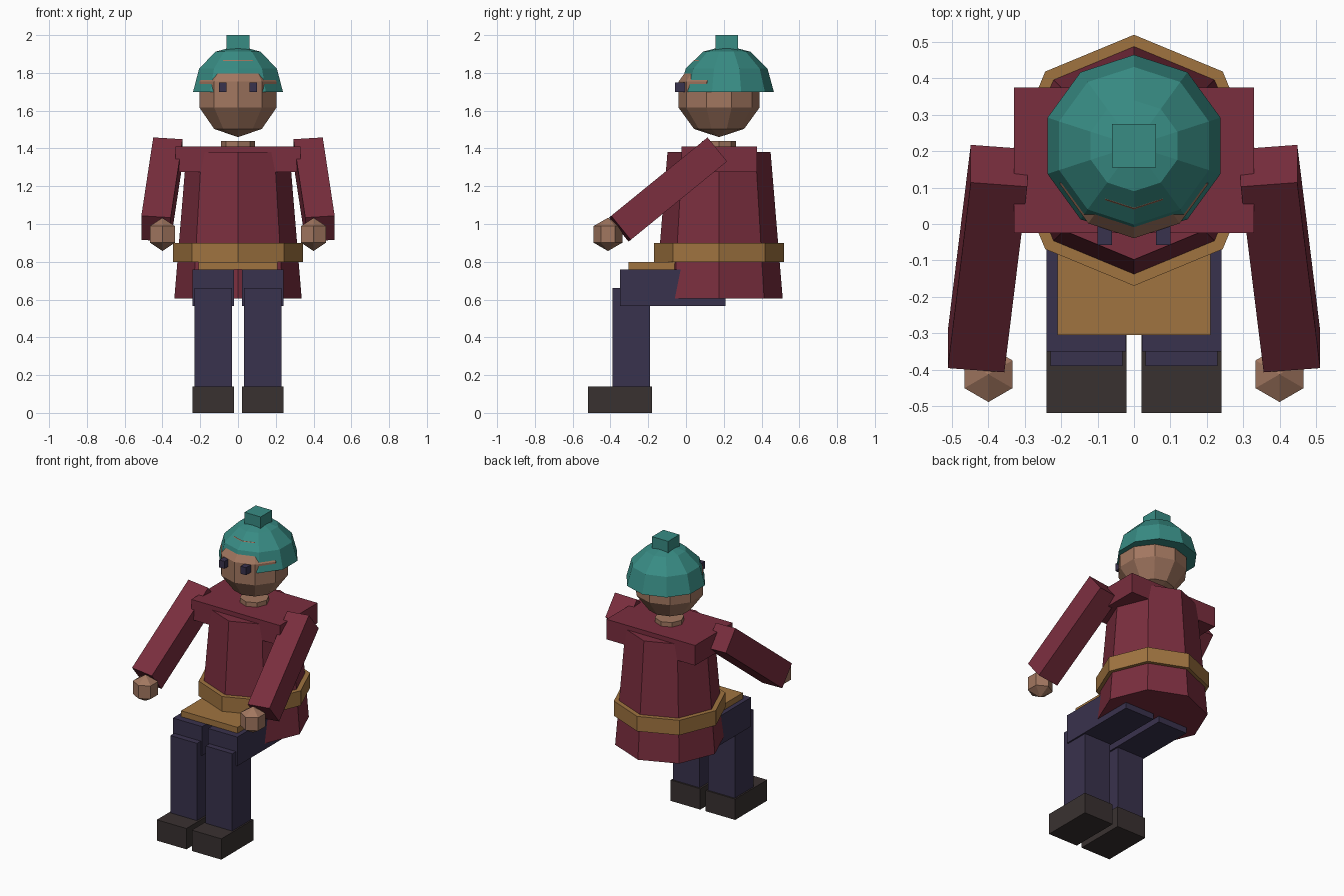
import bpy, bmesh, math
from mathutils import Vector, Matrix

if "Cube" in bpy.data.objects:
    bpy.data.objects.remove(bpy.data.objects["Cube"])


def material(name, r, g, b):
    m = bpy.data.materials.new(name)
    lin = [((c / 255 + 0.055) / 1.055) ** 2.4 for c in (r, g, b)]
    m.diffuse_color = (*lin, 1)
    m.use_nodes = True
    m.node_tree.nodes["Principled BSDF"].inputs["Base Color"].default_value = m.diffuse_color
    return m


RED = material("wine_red", 122, 46, 62)
TEAL = material("teal", 56, 140, 132)
TAN = material("tan", 160, 116, 64)
SKIN = material("skin", 162, 119, 96)
NAVY = material("navy", 57, 50, 77)
DARK = material("dark_brown", 57, 49, 48)


def finish(name, bm, mat):
    bmesh.ops.recalc_face_normals(bm, faces=bm.faces)
    me = bpy.data.meshes.new(name)
    bm.to_mesh(me)
    bm.free()
    me.materials.append(mat)
    ob = bpy.data.objects.new(name, me)
    bpy.context.collection.objects.link(ob)
    return ob


def box(name, mat, x, y, z, frame=None):
    """Box from (min, max) ranges, optionally moved by a matrix."""
    bm = bmesh.new()
    bmesh.ops.create_cube(bm, size=1)
    for v in bm.verts:
        v.co = [r[0] + (c + 0.5) * (r[1] - r[0]) for c, r in zip(v.co, (x, y, z))]
    if frame:
        bm.transform(frame)
    return finish(name, bm, mat)


def lathe(name, mat, center, profile, sides):
    """Faceted solid of revolution; profile is (radius, z), a corner faces front."""
    bm = bmesh.new()
    cx, cy = center
    rings = []
    for r, z in profile:
        if r < 1e-6:
            rings.append([bm.verts.new((cx, cy, z))])
            continue
        angles = [2 * math.pi * i / sides - math.pi / 2 for i in range(sides)]
        rings.append([bm.verts.new((cx + r * math.cos(a), cy + r * math.sin(a), z))
                      for a in angles])
    for lo, hi in zip(rings, rings[1:]):
        for i in range(sides):
            j = (i + 1) % sides
            if len(lo) == 1:
                bm.faces.new((lo[0], hi[j], hi[i]))
            elif len(hi) == 1:
                bm.faces.new((lo[i], lo[j], hi[0]))
            else:
                bm.faces.new((lo[i], lo[j], hi[j], hi[i]))
    for ring in (rings[0], rings[-1]):
        if len(ring) > 1:
            bm.faces.new(ring)
    return finish(name, bm, mat)


def ball_profile(r, z, rings):
    return [(r * math.sin(math.pi * i / rings), z - r * math.cos(math.pi * i / rings))
            for i in range(rings + 1)]


# Tunic, belt and shoulders
BODY = (0, 0.175)
lathe("tunic", RED, BODY, [(0.337, 0.605), (0.273, 1.38)], 8)
lathe("belt", TAN, BODY, [(0.345, 0.80), (0.345, 0.90)], 8)
box("shoulders", RED, (-0.33, 0.33), (-0.025, 0.375), (1.275, 1.41))
box("lap_apron", TAN, (-0.21, 0.21), (-0.305, 0.0), (0.76, 0.80))

# Neck and head
lathe("neck", SKIN, BODY, [(0.09, 1.36), (0.09, 1.44)], 8)
lathe("head", SKIN, BODY, ball_profile(0.225, 1.685, 5), 10)

# Hat: faceted dome with a square bobble
dome = [(0.25 * math.cos(math.radians(a)), 1.70 + 0.245 * math.sin(math.radians(a)))
        for a in (0, 30, 60, 90)]
lathe("hat", TEAL, (0, 0.215), dome, 10)
box("hat_bobble", TEAL, (-0.06, 0.06), (0.155, 0.275), (1.92, 2.0))

# Paired parts
for side, s in (("left", 1), ("right", -1)):
    def span(a, b):
        return tuple(sorted((s * a, s * b)))

    box(side + "_eye", NAVY, span(0.06, 0.10), (-0.058, 0.0), (1.70, 1.75))
    box(side + "_thigh", NAVY, span(0.022, 0.24), (-0.35, 0.21), (0.565, 0.76))
    box(side + "_shin", NAVY, span(0.032, 0.23), (-0.39, -0.19), (0.12, 0.66))
    box(side + "_shoe", DARK, span(0.02, 0.24), (-0.52, -0.18), (0, 0.14))

    # Sleeve: a long box reaching forward, down and slightly outward
    start = Vector((s * 0.371, 0.160, 1.390))
    end = Vector((s * 0.434, -0.350, 0.975))
    along = (end - start).normalized()
    across = (Vector((1, 0, 0)) - along * along.x).normalized()
    up = along.cross(across)
    frame = Matrix((across, up, along)).transposed().to_4x4()
    frame.translation = start
    box(side + "_sleeve", RED, (-0.078, 0.078), (-0.082, 0.082),
        (0, (end - start).length), frame)

    lathe(side + "_hand", SKIN, (s * 0.40, -0.413), ball_profile(0.088, 0.945, 3), 6)
